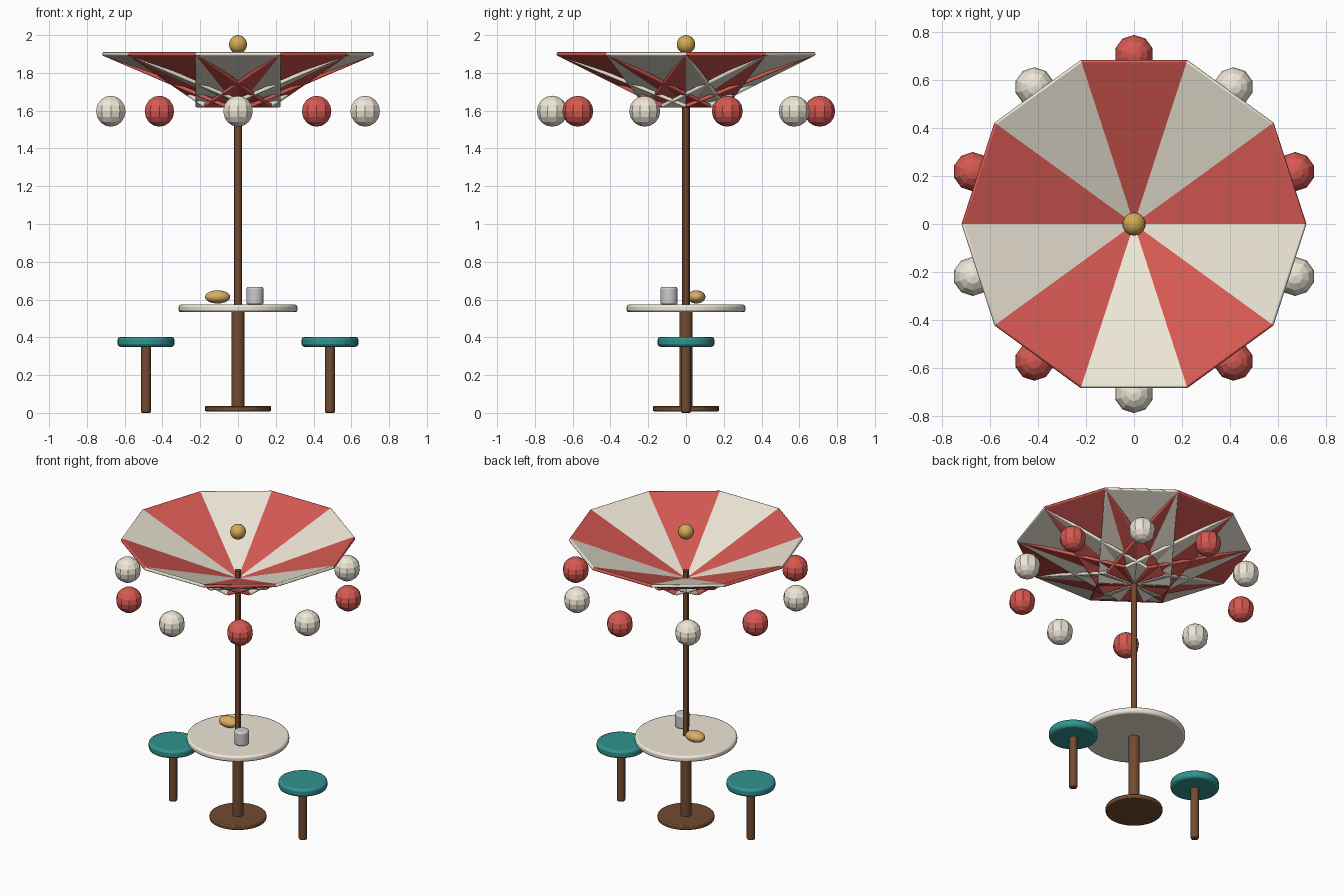
import bpy, math
from mathutils import Matrix

if "Cube" in bpy.data.objects:
    bpy.data.objects.remove(bpy.data.objects["Cube"])


def material(name, rgb):
    m = bpy.data.materials.new(name)
    m.diffuse_color = (*rgb, 1)
    m.use_nodes = True
    m.node_tree.nodes["Principled BSDF"].inputs["Base Color"].default_value = m.diffuse_color
    return m


RED = material("red", (0.68, 0.10, 0.085))
CREAM = material("cream", (0.86, 0.80, 0.68))
WOOD = material("wood", (0.17, 0.07, 0.03))
TEAL = material("teal", (0.03, 0.29, 0.27))
GOLD = material("gold", (0.65, 0.40, 0.09))
BREAD = material("bread", (0.70, 0.42, 0.13))


def finish(name, mat=None, bevel=0, smooth=True, segments=2):
    o = bpy.context.object
    o.name = name
    if mat:
        o.data.materials.append(mat)
    if smooth:
        bpy.ops.object.shade_smooth_by_angle(angle=math.radians(30))
    if bevel:
        b = o.modifiers.new("bevel", 'BEVEL')
        b.width, b.segments = bevel, segments
        b.limit_method = 'ANGLE'
        b.angle_limit = math.radians(40)
    return o


def cylinder(name, r, z0, z1, x=0, y=0, mat=None, bevel=0, sides=32):
    bpy.ops.mesh.primitive_cylinder_add(vertices=sides, radius=r, depth=z1 - z0,
                                        location=(x, y, (z0 + z1) / 2))
    return finish(name, mat, bevel)


def ball(name, r, loc, mat, segs, rings, scale=(1, 1, 1), smooth=True):
    bpy.ops.mesh.primitive_uv_sphere_add(segments=segs, ring_count=rings, radius=r, location=loc)
    bpy.context.object.scale = scale
    return finish(name, mat, smooth=smooth)


# Table with base, post and thin umbrella pole
cylinder("table_base", 0.175, 0.008, 0.036, mat=WOOD, bevel=0.006)
cylinder("table_post", 0.035, 0.02, 0.545, mat=WOOD, sides=16)
cylinder("table_top", 0.315, 0.533, 0.573, mat=CREAM, bevel=0.012, sides=40)
cylinder("umbrella_pole", 0.02, 0.55, 1.69, mat=WOOD, sides=12)

# Stools on both sides
for side, x in (("left", -0.487), ("right", 0.487)):
    cylinder(side + "_stool_leg", 0.026, 0, 0.365, x=x, mat=WOOD, bevel=0.006, sides=14)
    cylinder(side + "_stool_seat", 0.15, 0.35, 0.402, x=x, mat=TEAL, bevel=0.014)

# Cup and bread roll on the table
cylinder("cup", 0.045, 0.573, 0.667, x=0.09, y=-0.09, bevel=0.01, sides=16)
ball("bread_roll", 1, (-0.108, 0.055, 0.614), BREAD, 16, 10, (0.067, 0.048, 0.035))

# Canopy: overlapping sloped slats that rise outwards, with a hanging ball each
TILT, LENGTH, THICK, WIDTH = 0.386, 0.738, 0.02, 0.45
for k in range(10):
    az = math.radians(18 + 36 * k)
    mat = CREAM if k % 2 else RED
    bpy.ops.mesh.primitive_cube_add(size=1)
    o = bpy.context.object
    o.data.transform(Matrix.Diagonal((LENGTH, WIDTH, THICK, 1)))
    o.data.transform(Matrix.Rotation(az, 4, 'Z')
                     @ Matrix.Translation((0.342, 0, 1.764))
                     @ Matrix.Rotation(-TILT, 4, 'Y'))
    finish(f"canopy_panel_{k + 1}", mat, bevel=0.006)
    ball(f"hanging_ball_{k + 1}", 0.082,
         (0.708 * math.cos(az), 0.708 * math.sin(az), 1.597), mat, 10, 8, smooth=False)

# Finial floating above the canopy centre
ball("finial", 0.049, (0, 0, 1.951), GOLD, 14, 10)
